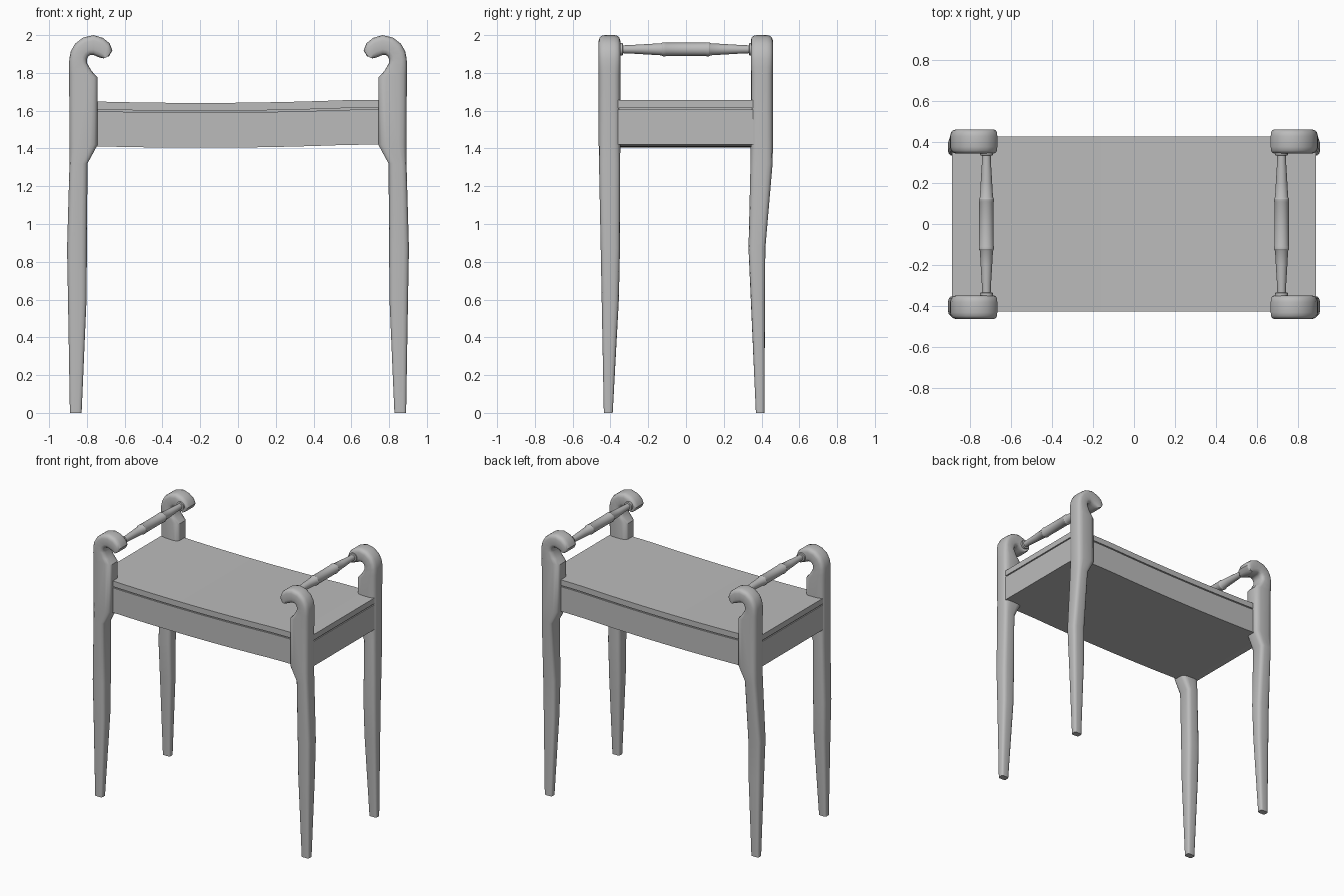
import bpy, bmesh, math
from mathutils import Vector

if "Cube" in bpy.data.objects:
    bpy.data.objects.remove(bpy.data.objects["Cube"])

grey = bpy.data.materials.new("plain grey")
grey.use_nodes = True
grey.diffuse_color = (0.5, 0.5, 0.5, 1)
grey.node_tree.nodes["Principled BSDF"].inputs["Base Color"].default_value = (0.5, 0.5, 0.5, 1)


def loft(name, rings, angle=35):
    """Skin a list of equal-length point rings and cap both ends."""
    bm = bmesh.new()
    rows = [[bm.verts.new(p) for p in ring] for ring in rings]
    n = len(rows[0])
    for a, b in zip(rows, rows[1:]):
        for i in range(n):
            j = (i + 1) % n
            bm.faces.new((a[i], a[j], b[j], b[i]))
    bm.faces.new(rows[0])
    bm.faces.new(rows[-1])
    bmesh.ops.recalc_face_normals(bm, faces=bm.faces)
    mesh = bpy.data.meshes.new(name)
    bm.to_mesh(mesh)
    bm.free()
    obj = bpy.data.objects.new(name, mesh)
    bpy.context.collection.objects.link(obj)
    mesh.materials.append(grey)
    bpy.ops.object.select_all(action="DESELECT")
    obj.select_set(True)
    bpy.context.view_layer.objects.active = obj
    bpy.ops.object.shade_smooth_by_angle(angle=math.radians(angle))
    return obj


def interp(table, z):
    for (z0, v0), (z1, v1) in zip(table, table[1:]):
        if z <= z1:
            return v0 + (v1 - v0) * (z - z0) / (z1 - z0)
    return table[-1][1]


# Leg stations: outer x, z and inner x, z, from foot to scroll tip
STATIONS = [
    (.89, 0, .828, 0), (.9, .6, .802, .6), (.905, .87, .8, .87),
    (.892, 1.32, .797, 1.32), (.892, 1.42, .743, 1.42),
    (.894, 1.79, .743, 1.775), (.895, 1.83, .775, 1.81),
    (.893, 1.875, .8, 1.853), (.885, 1.915, .8, 1.872),
    (.862, 1.955, .793, 1.887), (.82, 1.987, .78, 1.896),
    (.765, 2.0, .765, 1.895), (.715, 1.985, .745, 1.886),
    (.68, 1.957, .73, 1.881), (.665, 1.92, .72, 1.878), (.682, 1.889, .71, 1.877),
]
# Outer and inner distance from the centre line in y, against height
FRONT = ([(0, .435), (.9, .452), (1.4, .462)], [(0, .388), (.7, .35), (1.4, .348)])
BACK = ([(0, .415), (.9, .42), (1.3, .458), (1.4, .46)],
        [(0, .37), (1, .325), (1.35, .343), (1.4, .343)])


def corner(v, power=0.5):
    return math.copysign(abs(v) ** power, v)


def leg(name, sx, sy, depth):
    rings = []
    for ox, oz, ix, iz in STATIONS:
        z = (oz + iz) / 2
        y0, y1 = interp(depth[1], z), interp(depth[0], z)
        mid, half = Vector(((ox + ix) / 2, 0, z)), Vector(((ox - ix) / 2, 0, (oz - iz) / 2))
        ring = []
        for k in range(16):
            t = math.tau * (k + 0.5) / 16
            p = mid + half * min(1, max(-1, 1.01 * corner(math.cos(t))))
            y = (y0 + y1) / 2 + (y1 - y0) / 2 * 1.01 * corner(math.sin(t))
            ring.append((sx * p.x, sy * y, p.z))
        rings.append(ring)
    return loft(name, rings, 40)


for sx, side in ((1, "left"), (-1, "right")):
    leg("front_leg_" + side, sx, -1, FRONT)
    leg("back_leg_" + side, sx, 1, BACK)

    # Turned hand rail between the scrolls
    half = [(.355, .032), (.335, .032), (.333, .021), (.3, .022), (.2, .028),
            (.13, .032), (.122, .037), (.11, .037), (.105, .035)]
    profile = [(-y, r) for y, r in half] + [(y, r) for y, r in reversed(half)]
    loft("hand_rail_" + side,
         [[(sx * .718 + r * math.cos(math.tau * k / 20), y,
            1.925 + r * math.sin(math.tau * k / 20)) for k in range(20)]
          for y, r in profile], 30)


def sag(x):
    return -.016 * (1 - min(1, abs(x + .2) / .8) ** 2)


# Sagging slabs running the full length of the bench
def slab(name, low, high, inset):
    w, d = .885 - inset, .426 - inset
    rings = []
    for i in range(17):
        x = -w + 2 * w * i / 16
        s = sag(x)
        rings.append([(x, -d, low + s), (x, d, low + s), (x, d, high + s), (x, -d, high + s)])
    return loft(name, rings, 30)


slab("seat_frame", 1.42, 1.606, 0)
slab("seat_groove", 1.6, 1.62, .008)
slab("seat_top", 1.615, 1.657, 0)
